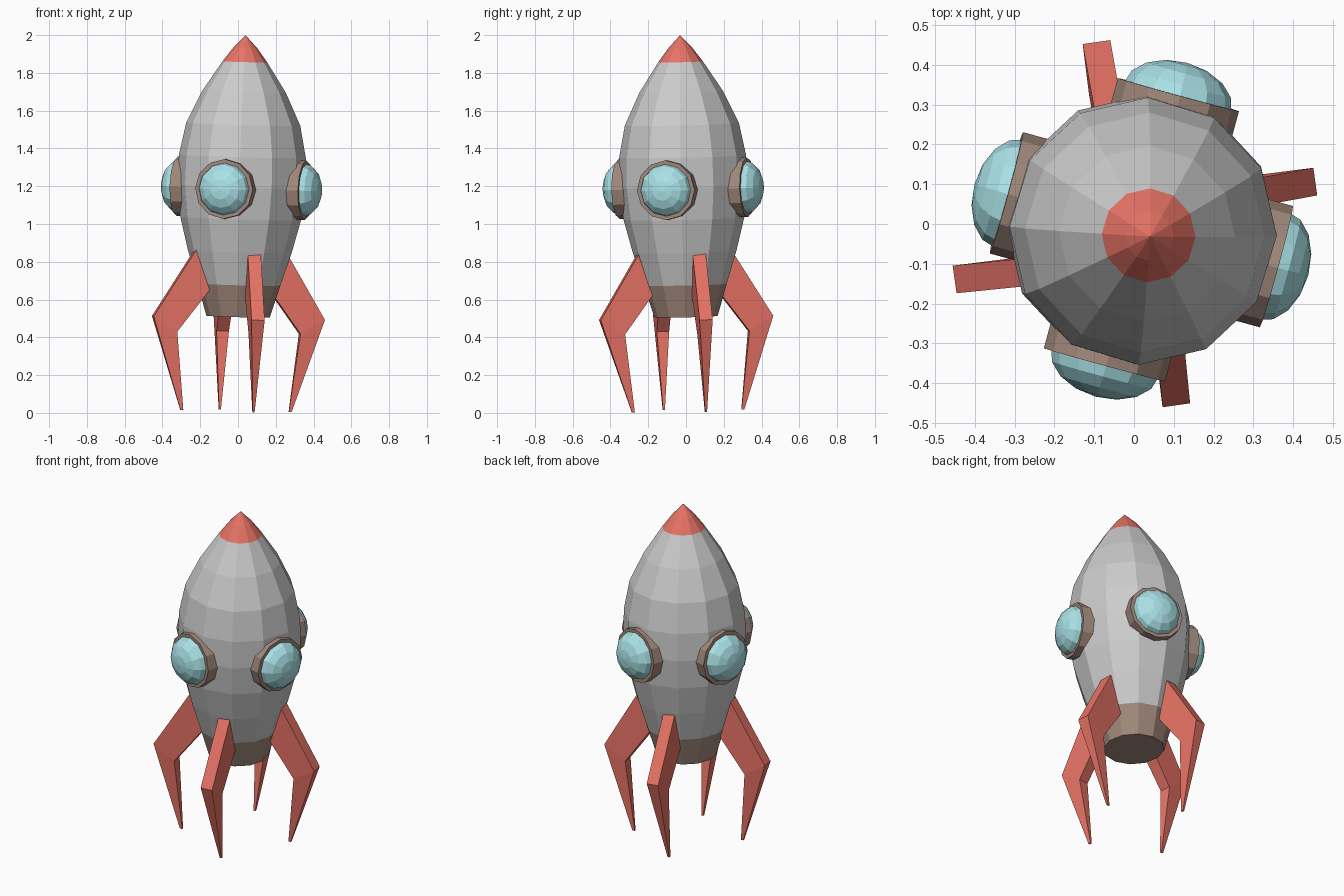
import bpy, bmesh, math
from mathutils import Matrix, Vector

if "Cube" in bpy.data.objects:
    bpy.data.objects.remove(bpy.data.objects["Cube"])

# The whole rocket leans slightly about a point on its axis
PIVOT = Vector((0, 0, 0.5))
LEAN = (Matrix.Translation(PIVOT)
        @ Vector((0, 0, 1)).rotation_difference(Vector((0.027, -0.021, 1))).to_matrix().to_4x4()
        @ Matrix.Translation(-PIVOT))


def material(name, rgb):
    m = bpy.data.materials.new(name)
    m.diffuse_color = (*rgb, 1)
    m.use_nodes = True
    m.node_tree.nodes["Principled BSDF"].inputs["Base Color"].default_value = m.diffuse_color
    return m


RED = material("red", (0.80, 0.17, 0.13))
BROWN = material("brown", (0.36, 0.25, 0.20))
GLASS = material("glass", (0.40, 0.76, 0.80))


def finish(name, bm, mat=None, matrix=Matrix()):
    bm.transform(LEAN @ matrix)
    bmesh.ops.recalc_face_normals(bm, faces=bm.faces)
    me = bpy.data.meshes.new(name)
    bm.to_mesh(me)
    bm.free()
    if mat:
        me.materials.append(mat)
    ob = bpy.data.objects.new(name, me)
    bpy.context.collection.objects.link(ob)


def lathe(name, profile, mat=None, matrix=Matrix(), sides=12, cap_start=False, cap_end=False):
    """Faceted surface of revolution from (radius, height) points."""
    bm = bmesh.new()
    rings = []
    for r, z in profile:
        if r == 0:
            rings.append([bm.verts.new((0, 0, z))] * sides)
        else:
            rings.append([bm.verts.new((r * math.cos(a), r * math.sin(a), z))
                          for a in (math.tau * i / sides for i in range(sides))])
    for lo, hi in zip(rings, rings[1:]):
        for i in range(sides):
            j = (i + 1) % sides
            bm.faces.new(list(dict.fromkeys((lo[i], lo[j], hi[j], hi[i]))))
    if cap_start:
        bm.faces.new(rings[0])
    if cap_end:
        bm.faces.new(rings[-1])
    finish(name, bm, mat, matrix)


# Body: brown base, grey hull, red nose
spin = Matrix.Rotation(math.radians(-2), 4, 'Z')
lathe("engine_base", [(0.168, 0.51), (0.22, 0.68)], BROWN, spin, cap_start=True)
lathe("hull", [(0.22, 0.68), (0.275, 0.855), (0.32, 1.03), (0.34, 1.2), (0.336, 1.36),
               (0.302, 1.53), (0.222, 1.70), (0.118, 1.86)], None, spin)
lathe("nose_cone", [(0.118, 1.86), (0.062, 1.935), (0, 2.0)], RED, spin)

# Portholes: a frame ring and a bulging glass dome on each of four sides
dome = [(0.14 * math.cos(t), 0.345 + 0.09 * math.sin(t))
        for t in (math.radians(d) for d in (0, 22.5, 45, 67.5))] + [(0, 0.435)]
for k, side in enumerate(("back", "left", "front", "right")):
    place = (Matrix.Translation((0, 0, 1.19))
             @ Matrix.Rotation(math.radians(74.7 + 90 * k), 4, 'Z')
             @ Matrix.Rotation(math.pi / 2, 4, 'Y'))
    lathe(side + "_window_frame", [(0.158, 0.26), (0.158, 0.352), (0.137, 0.352), (0.137, 0.32)],
          BROWN, place)
    lathe(side + "_window_glass", dome, GLASS, place)

# Legs: bent profile (radius, height, half width, sideways shift)
LEG = [(0.23, 0.89, 0.035, 0), (0.466, 0.503, 0.035, 0), (0.307, 0.01, 0.005, 0.012),
       (0.292, 0.01, 0.005, 0.012), (0.338, 0.425, 0.033, 0.002), (0.17, 0.65, 0.035, 0)]
for k, (side, offset) in enumerate((("right", 0.042), ("back", 0.03),
                                    ("left", 0.075), ("front", 0.042))):
    bm = bmesh.new()
    a = [bm.verts.new((r, offset + s - w, z)) for r, z, w, s in LEG]
    b = [bm.verts.new((r, offset + s + w, z)) for r, z, w, s in LEG]
    for v in (a, b):  # each side as an upper and a lower panel
        bm.faces.new((v[0], v[1], v[4], v[5]))
        bm.faces.new((v[1], v[2], v[3], v[4]))
    for i in range(len(LEG)):
        j = (i + 1) % len(LEG)
        bm.faces.new((a[i], a[j], b[j], b[i]))
    finish(side + "_leg", bm, RED, Matrix.Rotation(math.radians(8 + 90 * k), 4, 'Z'))
